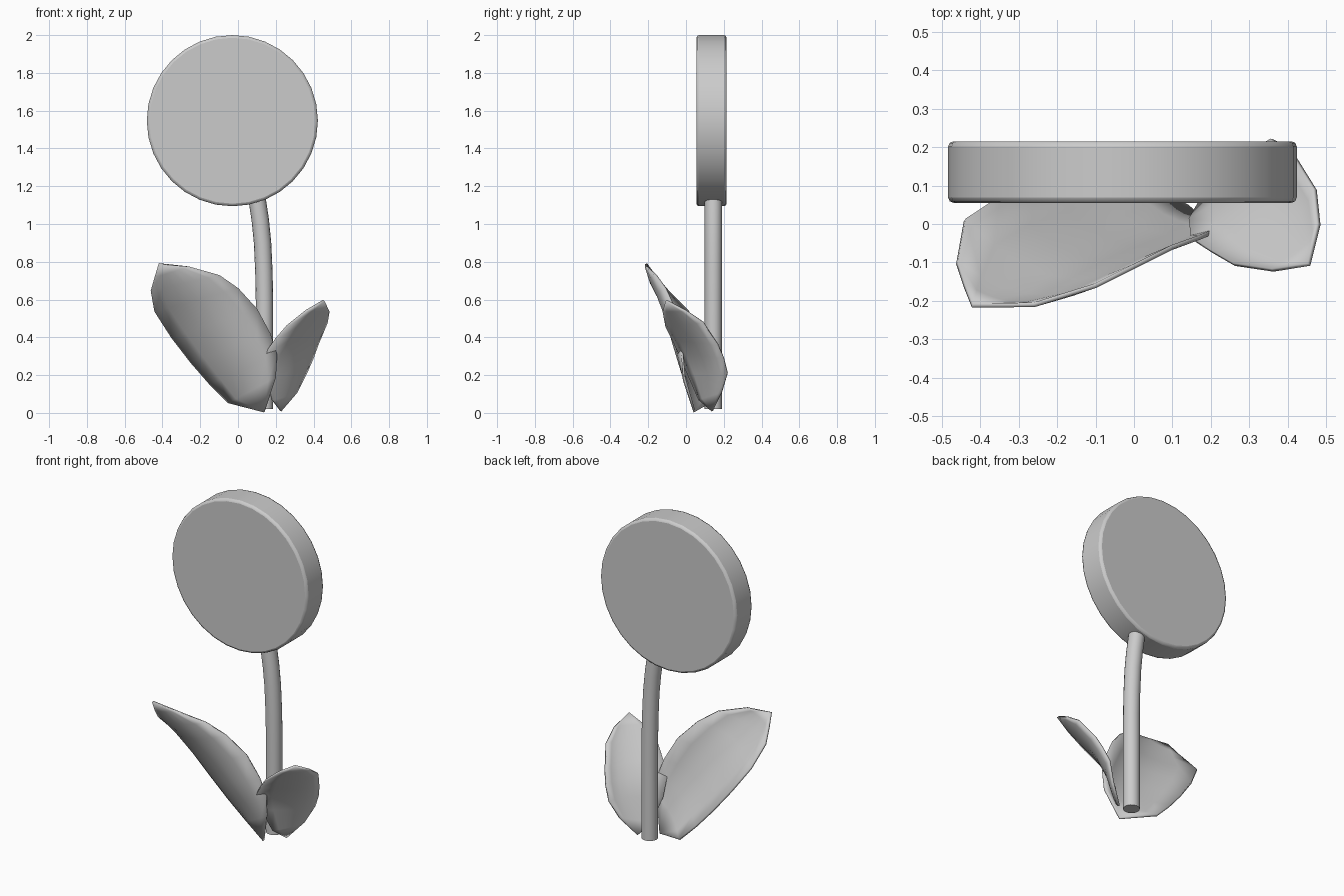
import bpy, bmesh, math
from mathutils import Vector

if "Cube" in bpy.data.objects:
    bpy.data.objects.remove(bpy.data.objects["Cube"])


def smooth(obj, angle=40):
    bpy.ops.object.select_all(action='DESELECT')
    obj.select_set(True)
    bpy.context.view_layer.objects.active = obj
    bpy.ops.object.shade_smooth_by_angle(angle=math.radians(angle))


def leaf(name, base, rows, tip, bulge, across=6):
    """Curved sheet between two rims, cupped towards the bulge vector."""
    bm = bmesh.new()
    grid = []
    for a, b in [(base, base)] + rows + [(tip, tip)]:
        a, b = Vector(a), Vector(b)
        w2 = (b - a).length_squared
        grid.append([bm.verts.new(a.lerp(b, s) + Vector(bulge) * w2 * s * (1 - s))
                     for s in (i / across for i in range(across + 1))])
    for r, q in zip(grid, grid[1:]):
        for i in range(across):
            bm.faces.new((r[i], r[i + 1], q[i + 1], q[i]))
    bmesh.ops.remove_doubles(bm, verts=bm.verts, dist=0.0005)
    bmesh.ops.recalc_face_normals(bm, faces=bm.faces)
    me = bpy.data.meshes.new(name)
    bm.to_mesh(me)
    bm.free()
    obj = bpy.data.objects.new(name, me)
    bpy.context.collection.objects.link(obj)
    smooth(obj)
    mod = obj.modifiers.new("thickness", 'SOLIDIFY')
    mod.thickness = 0.012
    mod.offset = 0
    return obj


# Round flower head with softly rounded rim
bpy.ops.mesh.primitive_cylinder_add(vertices=32, radius=0.453, depth=0.16,
                                    location=(-0.03, 0.135, 1.547),
                                    rotation=(math.pi / 2, 0, 0))
head = bpy.context.object
head.name = "flower_head"
bev = head.modifiers.new("bevel", 'BEVEL')
bev.width = 0.014
bev.segments = 2
smooth(head, 60)

# Stem: swept circle, bending under the head
path = [(0.14, 0.02), (0.14, 0.35), (0.14, 0.6), (0.137, 0.75),
        (0.13, 0.9), (0.118, 1.02), (0.1, 1.14)]
bm = bmesh.new()
rings = []
for i, (x, z) in enumerate(path):
    p, n = path[max(i - 1, 0)], path[min(i + 1, len(path) - 1)]
    t = Vector((n[0] - p[0], 0, n[1] - p[1])).normalized()
    side = Vector((t.z, 0, -t.x))
    rings.append([bm.verts.new(Vector((x, 0.145, z)) + 0.046 *
                  (side * math.cos(a) + Vector((0, 1, 0)) * math.sin(a)))
                  for a in (k * math.tau / 16 for k in range(16))])
for r, q in zip(rings, rings[1:]):
    for k in range(16):
        bm.faces.new((r[k], r[(k + 1) % 16], q[(k + 1) % 16], q[k]))
bm.faces.new(rings[0][::-1])
bm.faces.new(rings[-1])
bmesh.ops.recalc_face_normals(bm, faces=bm.faces)
me = bpy.data.meshes.new("stem")
bm.to_mesh(me)
bm.free()
stem = bpy.data.objects.new("stem", me)
bpy.context.collection.objects.link(stem)
smooth(stem)

# Large leaf, leaning left and forward
leaf("large_leaf", (0.14, 0.045, 0.005), [
    ((-0.05, 0.135, 0.055), (0.20, -0.01, 0.19)),
    ((-0.15, 0.12, 0.155), (0.205, -0.02, 0.31)),
    ((-0.25, 0.10, 0.27), (0.17, -0.035, 0.42)),
    ((-0.35, 0.07, 0.40), (0.10, -0.06, 0.55)),
    ((-0.44, 0.01, 0.54), (0.0, -0.11, 0.66)),
    ((-0.46, -0.10, 0.65), (-0.10, -0.16, 0.73)),
    ((-0.44, -0.16, 0.72), (-0.26, -0.21, 0.775)),
], (-0.42, -0.212, 0.79), (0, -1.6, 0))

# Small leaf, leaning right
leaf("small_leaf", (0.225, 0.14, 0.01), [
    ((0.18, 0.07, 0.07), (0.31, 0.19, 0.11)),
    ((0.145, 0.01, 0.21), (0.36, 0.22, 0.21)),
    ((0.15, -0.037, 0.32), (0.395, 0.20, 0.29)),
    ((0.20, -0.07, 0.39), (0.42, 0.17, 0.36)),
    ((0.26, -0.105, 0.46), (0.47, 0.09, 0.48)),
    ((0.36, -0.12, 0.54), (0.48, 0.0, 0.54)),
], (0.455, -0.105, 0.595), (2.0, 0, 0))
